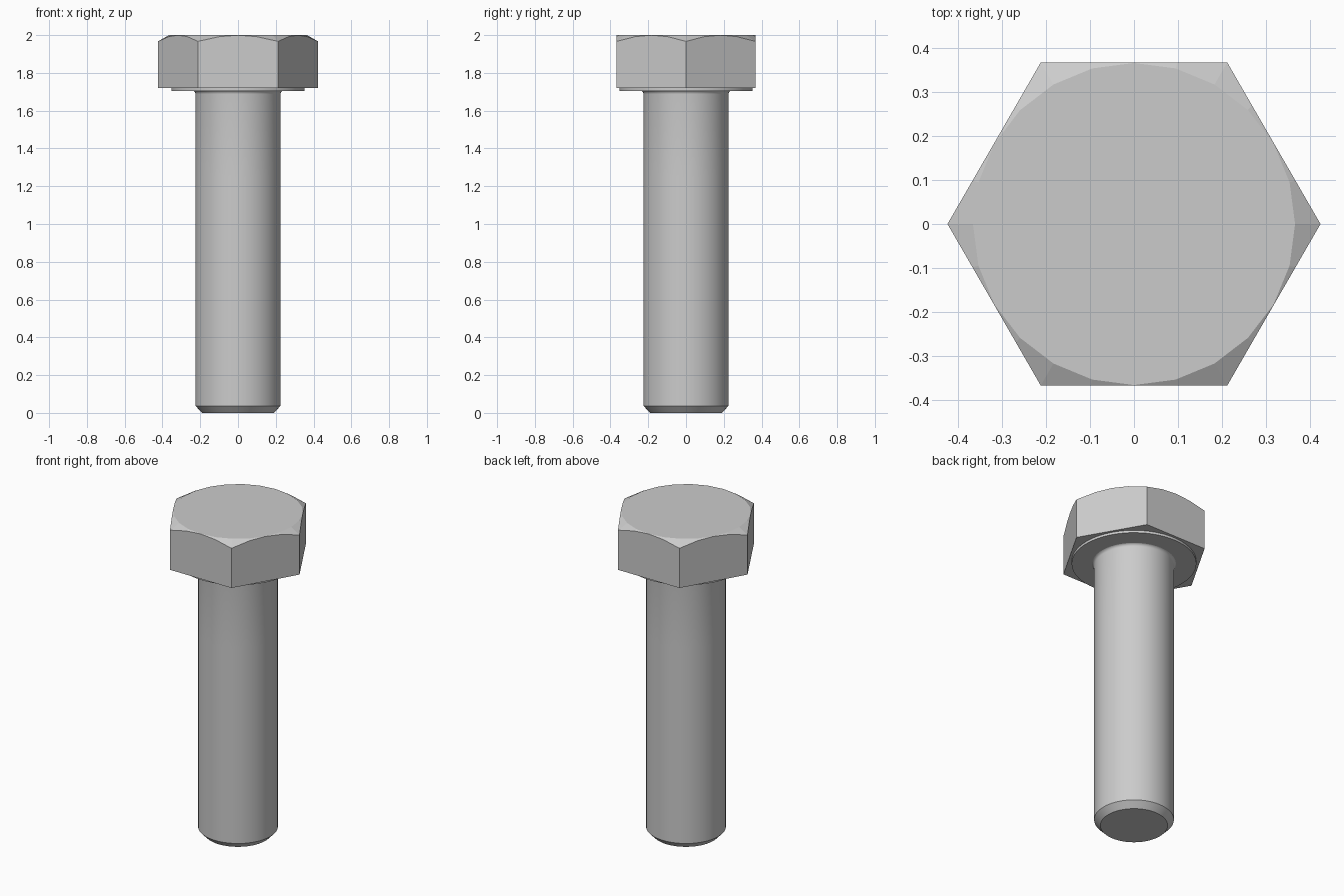
import bpy, bmesh, math
from mathutils import Vector

cube = bpy.data.objects.get("Cube")
if cube:
    bpy.data.objects.remove(cube, do_unlink=True)

# Single steel material
steel = bpy.data.materials.new("steel grey")
steel.use_nodes = True
colour = (0.6, 0.6, 0.6, 1)
steel.diffuse_color = colour
steel.node_tree.nodes["Principled BSDF"].inputs["Base Color"].default_value = colour


def finish(name, bm, smooth=False):
    bmesh.ops.recalc_face_normals(bm, faces=bm.faces)
    mesh = bpy.data.meshes.new(name)
    bm.to_mesh(mesh)
    bm.free()
    mesh.materials.append(steel)
    obj = bpy.data.objects.new(name, mesh)
    bpy.context.collection.objects.link(obj)
    if smooth:
        bpy.ops.object.select_all(action='DESELECT')
        obj.select_set(True)
        bpy.context.view_layer.objects.active = obj
        bpy.ops.object.shade_smooth_by_angle(angle=math.radians(25))
    return obj


def lathe(name, profile, steps=64):
    """Spin (radius, height) points, starting and ending on the axis."""
    bm = bmesh.new()
    verts = [bm.verts.new((r, 0, z)) for r, z in profile]
    edges = [bm.edges.new(pair) for pair in zip(verts, verts[1:])]
    bmesh.ops.spin(bm, geom=verts + edges, axis=(0, 0, 1), cent=(0, 0, 0),
                   steps=steps, angle=math.tau)
    bmesh.ops.remove_doubles(bm, verts=bm.verts, dist=1e-5)
    return finish(name, bm, smooth=True)


# Hexagonal head: a prism whose top corners are trimmed by a ring of planes
APOTHEM, TOP, BASE = 0.367, 2.0, 1.72
SIDES, SLOPE = 24, math.radians(30)
bm = bmesh.new()
radius = APOTHEM / math.cos(math.pi / 6)
ring = [bm.verts.new((radius * math.cos(i * math.tau / 6),
                      radius * math.sin(i * math.tau / 6), BASE)) for i in range(6)]
base = bm.faces.new(ring)
top = bmesh.ops.extrude_face_region(bm, geom=[base], use_keep_orig=True)["geom"]
bmesh.ops.translate(bm, vec=(0, 0, TOP - BASE),
                    verts=[v for v in top if isinstance(v, bmesh.types.BMVert)])
bmesh.ops.recalc_face_normals(bm, faces=bm.faces)
flat = (APOTHEM - 0.001) * math.cos(math.pi / SIDES)
for i in range(SIDES):
    a = (i + 0.5) * math.tau / SIDES
    out = Vector((math.cos(a), math.sin(a), 0))
    cut = bmesh.ops.bisect_plane(
        bm, geom=bm.verts[:] + bm.edges[:] + bm.faces[:], dist=1e-6,
        plane_co=out * flat + Vector((0, 0, TOP)),
        plane_no=out * math.sin(SLOPE) + Vector((0, 0, math.cos(SLOPE))),
        clear_outer=True)
    rim = [e for e in cut["geom_cut"]
           if isinstance(e, bmesh.types.BMEdge) and e.is_boundary]
    if rim:
        bmesh.ops.edgeloop_fill(bm, edges=rim)
finish("hex_head", bm)

# Thin round bearing face under the head
lathe("washer_face", [(0, 1.705), (0.352, 1.705), (0.352, BASE), (0, BASE)])

# Shank with a small fillet under the head and a chamfered tip
FILLET, SHANK = 0.02, 0.225
fillet = [(SHANK + FILLET * (1 - math.cos(t)), 1.687 + FILLET * math.sin(t))
          for t in (math.pi / 2 * k / 6 for k in range(7))]
lathe("shank", [(0, 0), (0.19, 0), (SHANK, 0.037), (SHANK, 1.25)]
      + fillet + [(0, 1.707)])
